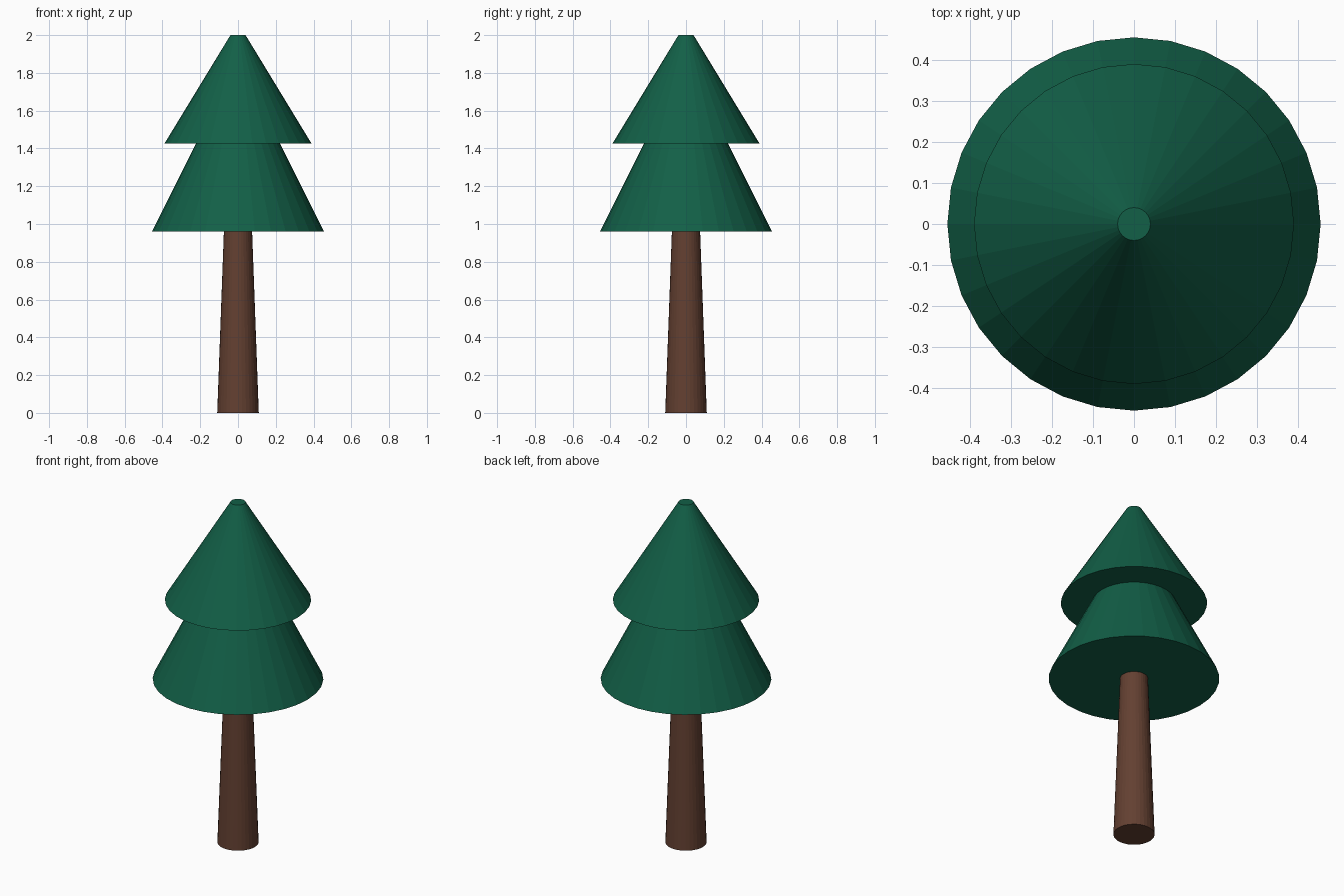
import bpy

default_cube = bpy.data.objects.get("Cube")
if default_cube:
    bpy.data.objects.remove(default_cube, do_unlink=True)


def make_material(name, rgb):
    mat = bpy.data.materials.new(name)
    mat.use_nodes = True
    color = (*rgb, 1.0)
    mat.diffuse_color = color
    mat.node_tree.nodes["Principled BSDF"].inputs["Base Color"].default_value = color
    return mat


def frustum(name, mat, z_low, z_high, r_low, r_high):
    """Capped, flat-shaded tapered cylinder between two heights."""
    bpy.ops.mesh.primitive_cone_add(
        vertices=32, radius1=r_low, radius2=r_high, depth=z_high - z_low,
        location=(0, 0, (z_low + z_high) / 2))
    obj = bpy.context.object
    obj.name = obj.data.name = name
    obj.data.materials.append(mat)
    return obj


bark = make_material("bark brown", (0.125, 0.051, 0.031))
needles = make_material("needle green", (0.006, 0.115, 0.063))

# Tapered trunk, ending just inside the foliage
frustum("trunk", bark, 0.0, 0.98, 0.11, 0.074)

# Two stacked foliage tiers, the lower one tucked into the upper
frustum("lower_foliage", needles, 0.96, 1.46, 0.455, 0.206)
frustum("upper_foliage", needles, 1.425, 2.0, 0.39, 0.04)
